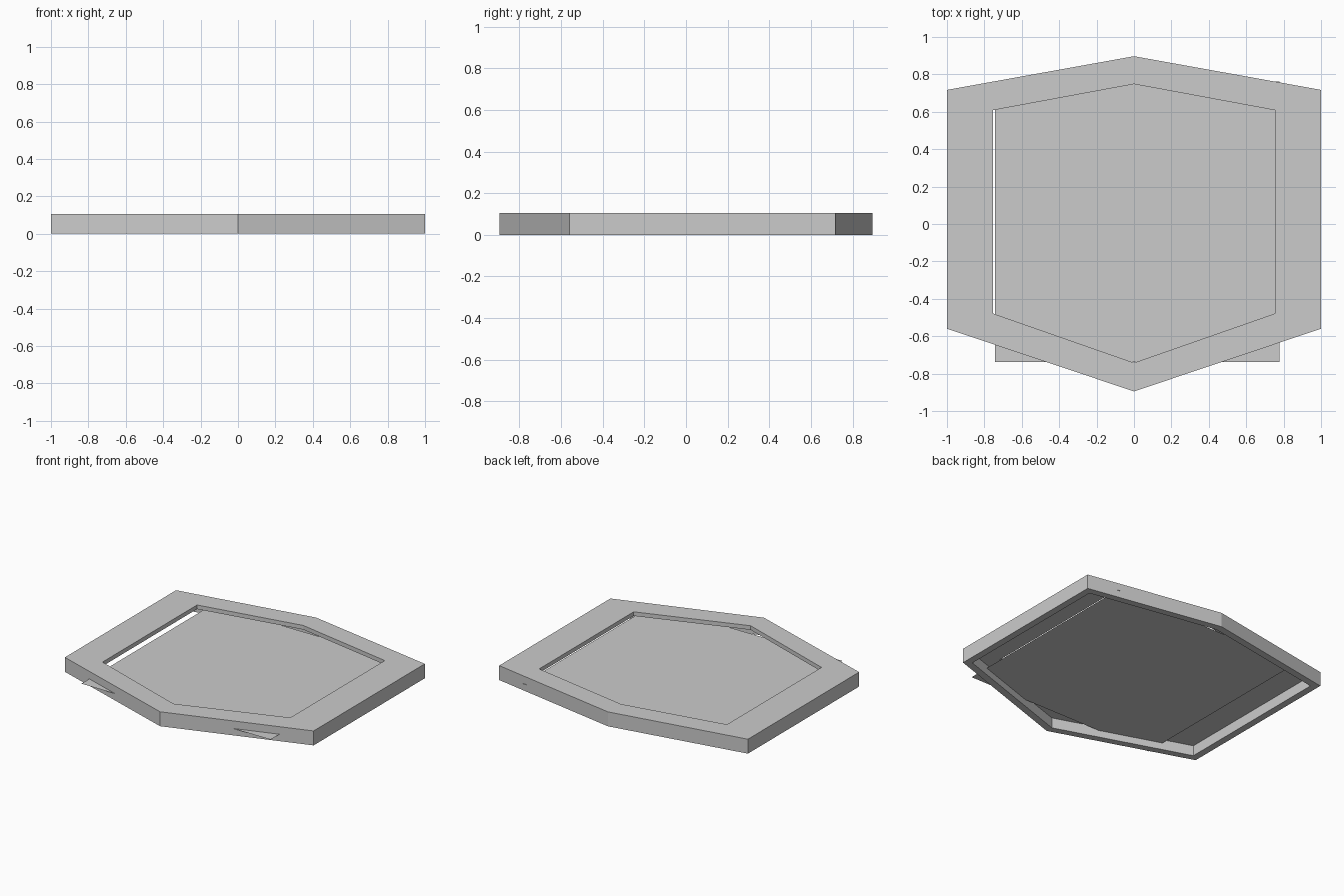
import bpy, bmesh

if "Cube" in bpy.data.objects:
    bpy.data.objects.remove(bpy.data.objects["Cube"])

TOP, LIP = 0.105, 0.075


def hexagon(half_width, back, shoulder_back, shoulder_front, front):
    """Mirror-symmetric hexagon outline, counter-clockwise."""
    return [(0, back), (-half_width, shoulder_back), (-half_width, shoulder_front),
            (0, front), (half_width, shoulder_front), (half_width, shoulder_back)]


def add_object(name, bm):
    bmesh.ops.recalc_face_normals(bm, faces=bm.faces)
    mesh = bpy.data.meshes.new(name)
    bm.to_mesh(mesh)
    bm.free()
    obj = bpy.data.objects.new(name, mesh)
    bpy.context.collection.objects.link(obj)
    return obj


outer = hexagon(1.0, 0.897, 0.717, -0.56, -0.895)
rebate = hexagon(0.95, 0.846, 0.675, -0.524, -0.842)
opening = hexagon(0.755, 0.748, 0.608, -0.478, -0.742)

# Frame: L-shaped section, outer wall plus a thin front lip, open at the back
bm = bmesh.new()
section = [(outer, 0), (outer, TOP), (opening, TOP),
           (opening, LIP), (rebate, LIP), (rebate, 0)]
rings = [[bm.verts.new((x, y, z)) for x, y in outline] for outline, z in section]
for a, b in zip(rings, rings[1:] + rings[:1]):
    for i in range(6):
        j = (i + 1) % 6
        bm.faces.new((a[i], a[j], b[j], b[i]))
add_object("frame", bm)

# Panel: single rectangular sheet behind the opening, corners poke through
bm = bmesh.new()
corners = [(-0.743, -0.737), (0.778, -0.737), (0.778, 0.763), (-0.743, 0.763)]
bm.faces.new([bm.verts.new((x, y, 0.05)) for x, y in corners])
panel = add_object("panel", bm)
if panel.data.polygons[0].normal.z < 0:
    panel.data.flip_normals()
